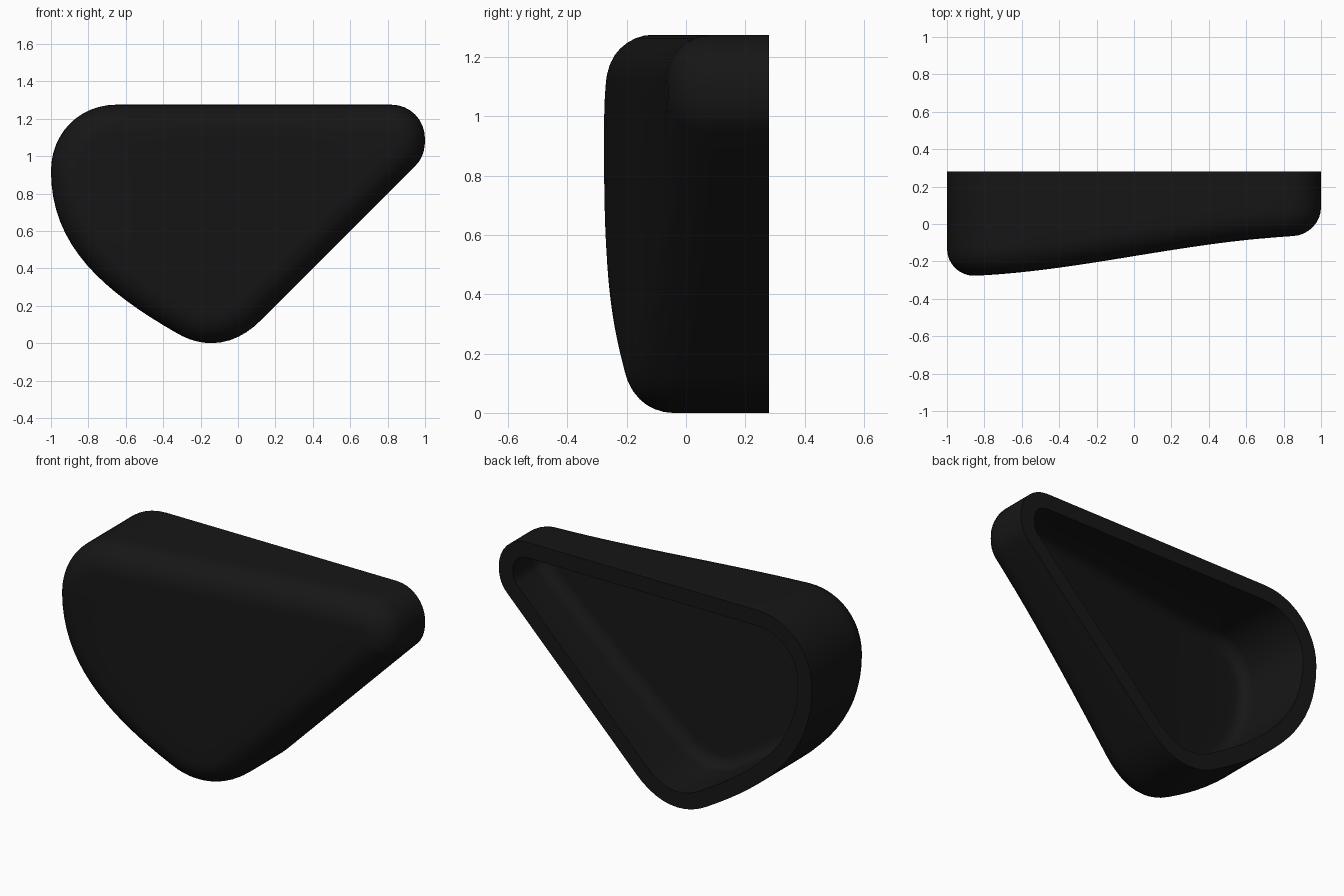
import bpy, bmesh, math
from mathutils import Vector

if "Cube" in bpy.data.objects:
    bpy.data.objects.remove(bpy.data.objects["Cube"])

BACK, WALL = 0.28, 0.09


def bezier(a, b, c, d, n):
    """Points on a cubic curve, without its last point."""
    a, b, c, d = map(Vector, (a, b, c, d))
    return [a * (1 - t) ** 3 + b * 3 * t * (1 - t) ** 2 + c * 3 * t * t * (1 - t) + d * t ** 3
            for t in (i / n for i in range(n))]


def line(a, b, n):
    a, b = Vector(a), Vector(b)
    return [a.lerp(b, i / n) for i in range(n)]


# Outline in x, z (clockwise seen from the front)
outline = (
    line((-0.65, 1.275), (0.82, 1.275), 16)
    + bezier((0.82, 1.275), (0.92, 1.275), (1, 1.195), (1, 1.09), 8)
    + bezier((1, 1.09), (1, 1.03), (0.985, 0.985), (0.95, 0.95), 5)
    + line((0.95, 0.95), (0.12, 0.12), 12)
    + bezier((0.12, 0.12), (0.05, 0.05), (-0.04, 0), (-0.14, 0), 6)
    + bezier((-0.14, 0), (-0.21, 0), (-0.27, 0.02), (-0.33, 0.055), 5)
    + bezier((-0.33, 0.055), (-0.72, 0.28), (-1, 0.52), (-1, 0.92), 16)
    + bezier((-1, 0.92), (-1, 1.12), (-0.85, 1.275), (-0.65, 1.275), 12))
N = len(outline)
normals = []
for i in range(N):
    t = (outline[(i + 1) % N] - outline[i - 1]).normalized()
    normals.append(Vector((t.y, -t.x)))  # points inward


def inset(d):
    return [p + n * d for p, n in zip(outline, normals)]


def front_y(x):
    """Front face slopes back in an S from left to right."""
    t = min(1, max(0, (x + 1.0) / 2.02))
    return -0.28 + 0.22 * t * t * (3 - 2 * t)


def cup_rings(base, lift, radius):
    """Wall from the back edge, rounded corner, then rings closing the face."""
    rings = [[(p.x, BACK, p.y) for p in inset(base)]]
    for k in range(9):
        a = math.pi / 2 * k / 8
        d = base + radius * (1 - math.cos(a))
        rings.append([(p.x, front_y(p.x) + lift + radius * (1 - math.sin(a)), p.y)
                      for p in inset(d)])
    flat = inset(base + radius)
    centre = Vector((-0.15, 0.8))
    for s in (0.85, 0.7, 0.55, 0.4, 0.25, 0.1):
        pts = [centre.lerp(p, s) for p in flat]
        rings.append([(p.x, front_y(p.x) + lift, p.y) for p in pts])
    return rings


# Hollow shell: outer skin, back rim, inner cavity as one strip of rings
bm = bmesh.new()
rings = cup_rings(0, 0, 0.15)[::-1] + cup_rings(WALL, WALL, 0.07)
loops = [[bm.verts.new(co) for co in ring] for ring in rings]
for r0, r1 in zip(loops, loops[1:]):
    for i in range(N):
        j = (i + 1) % N
        bm.faces.new((r0[i], r0[j], r1[j], r1[i]))
bm.faces.new(loops[0])
bm.faces.new(loops[-1])
bmesh.ops.recalc_face_normals(bm, faces=bm.faces)
mesh = bpy.data.meshes.new("hollow_shell")
bm.to_mesh(mesh)
bm.free()

shell = bpy.data.objects.new("hollow_shell", mesh)
bpy.context.collection.objects.link(shell)
black = bpy.data.materials.new("black_plastic")
black.diffuse_color = (0.008, 0.008, 0.008, 1)
black.use_nodes = True
black.node_tree.nodes["Principled BSDF"].inputs["Base Color"].default_value = black.diffuse_color
mesh.materials.append(black)
bpy.context.view_layer.objects.active = shell
shell.select_set(True)
bpy.ops.object.shade_smooth_by_angle(angle=math.radians(35))
